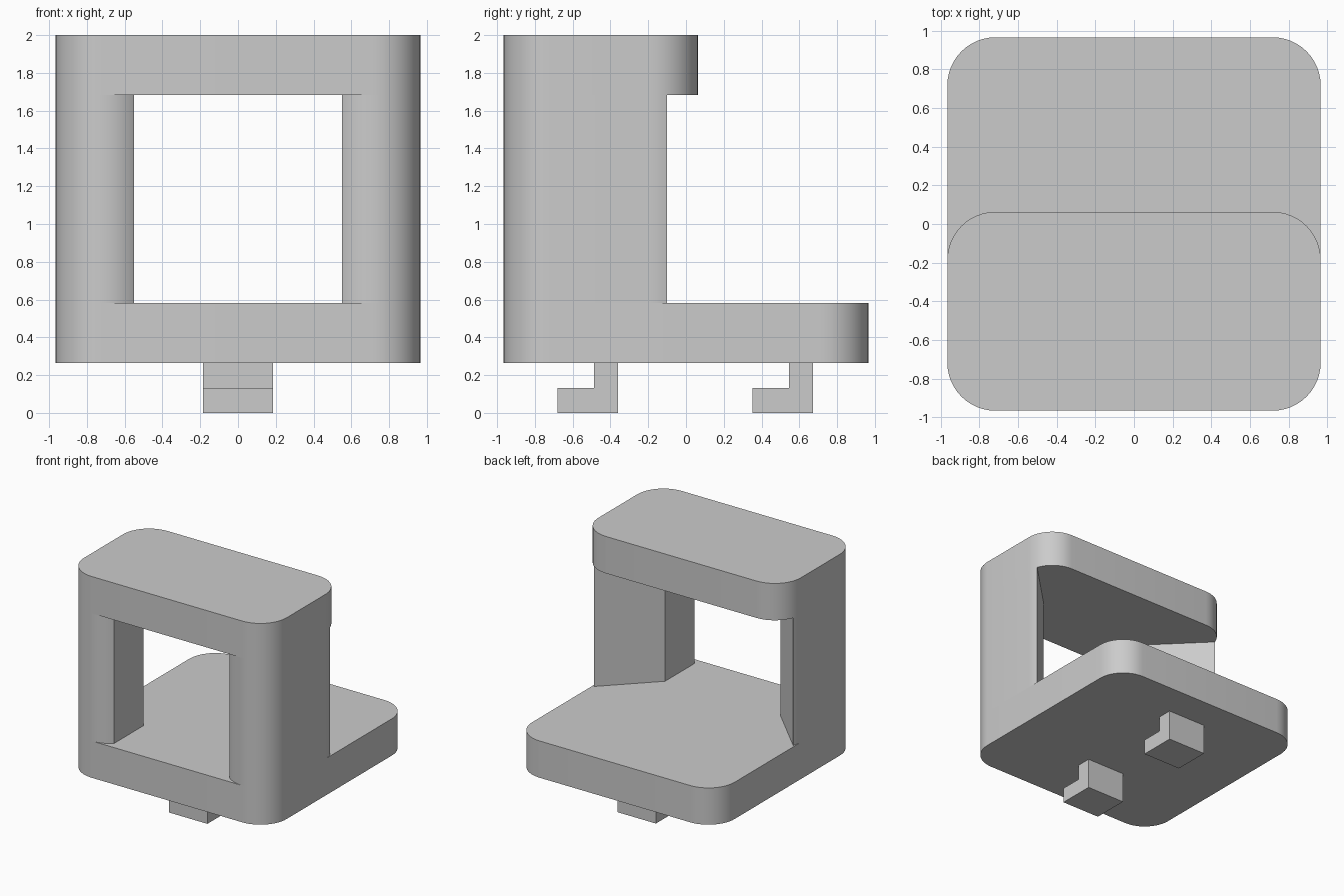
import bpy
import math

if "Cube" in bpy.data.objects:
    bpy.data.objects.remove(bpy.data.objects["Cube"])

H = 0.966   # half width of the body
R = 0.25    # plan corner radius
SLAB_BACK = 0.063


def arc(cx, cy, a0, a1, n):
    """Points on a corner arc, angles in degrees."""
    return [(cx + R * math.cos(math.radians(a0 + (a1 - a0) * i / n)),
             cy + R * math.sin(math.radians(a0 + (a1 - a0) * i / n)))
            for i in range(n + 1)]


def rounded_plan(y0, y1, n=12):
    c = H - R
    return (arc(c, y0 + R, -90, 0, n) + arc(c, y1 - R, 0, 90, n) +
            arc(-c, y1 - R, 90, 180, n) + arc(-c, y0 + R, 180, 270, n))


def prism(name, loop, lo, hi, place, caps=True):
    """Extrude a counter-clockwise loop from lo to hi."""
    n = len(loop)
    verts = [place(a, b, lo) for a, b in loop] + [place(a, b, hi) for a, b in loop]
    faces = [(i, (i + 1) % n, n + (i + 1) % n, n + i) for i in range(n)]
    if caps:
        faces += [tuple(reversed(range(n))), tuple(range(n, 2 * n))]
    mesh = bpy.data.meshes.new(name)
    mesh.from_pydata(verts, [], faces)
    mesh.update()
    ob = bpy.data.objects.new(name, mesh)
    bpy.context.collection.objects.link(ob)
    bpy.ops.object.select_all(action='DESELECT')
    ob.select_set(True)
    bpy.context.view_layer.objects.active = ob
    bpy.ops.object.shade_smooth_by_angle(angle=math.radians(30))
    return ob


def upright(a, b, h):
    return (a, b, h)


def sideways(a, b, h):
    return (h, a, b)


# Base plate and shorter top slab
prism("base_plate", rounded_plan(-H, H), 0.265, 0.582, upright)
prism("top_slab", rounded_plan(-H, SLAB_BACK), 1.682, 2.0, upright)

# Side posts: rounded front, straight inner face, diagonal back; open ends meet the plates
c = H - R
post = [(0.55, -0.5), (0.55, -0.903)]
post += arc(c, -c, -127.5, 0, 17)
post += arc(c, SLAB_BACK - R, 0, 20, 3)
prism("right_post", post, 0.582, 1.682, upright, caps=False)
mirrored = [(-x, y) for x, y in reversed(post)]
prism("left_post", mirrored, 0.582, 1.682, upright, caps=False)

# Two L-shaped hooks underneath, toes pointing forward
for name, back in (("front_hook", -0.36), ("rear_hook", 0.673)):
    hook = [(back, 0), (back, 0.265), (back - 0.128, 0.265),
            (back - 0.128, 0.132), (back - 0.32, 0.132), (back - 0.32, 0)]
    prism(name, hook[::-1], -0.184, 0.184, sideways)
